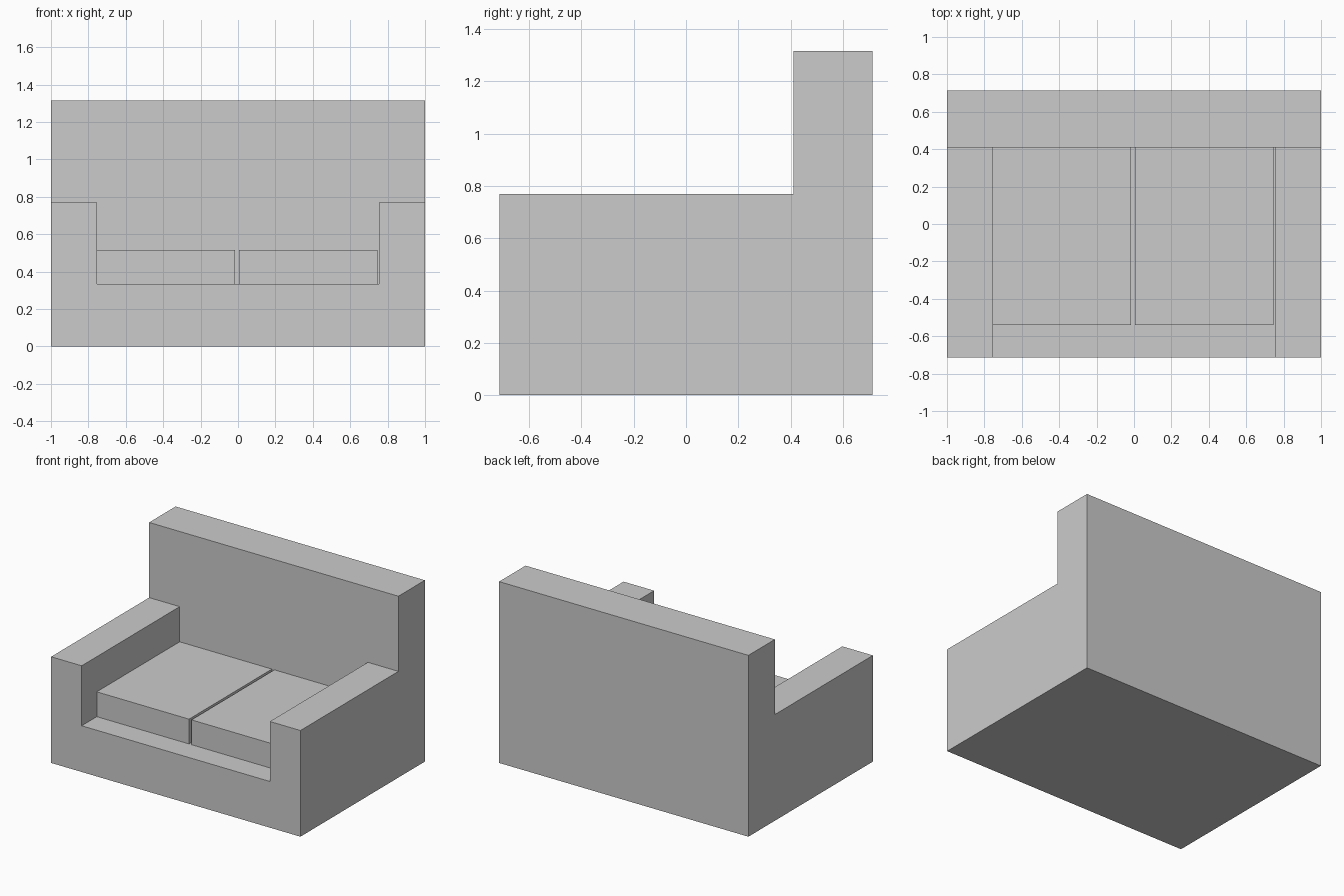
import bpy
import bmesh

default = bpy.data.objects.get("Cube")
if default:
    bpy.data.objects.remove(default, do_unlink=True)

# Upholstery colour
fabric = bpy.data.materials.new("grey_fabric")
fabric.use_nodes = True
GREY = (0.6, 0.6, 0.6, 1)
fabric.diffuse_color = GREY
fabric.node_tree.nodes["Principled BSDF"].inputs["Base Color"].default_value = GREY

# Main dimensions
ARM_X, FRONT, BACK, BACK_FACE = 0.755, -0.713, 0.713, 0.41
SEAT_Z, ARM_Z, TOP_Z = 0.335, 0.77, 1.315


def finish(bm, name):
    bmesh.ops.recalc_face_normals(bm, faces=bm.faces)
    mesh = bpy.data.meshes.new(name)
    bm.to_mesh(mesh)
    bm.free()
    mesh.materials.append(fabric)
    obj = bpy.data.objects.new(name, mesh)
    bpy.context.collection.objects.link(obj)
    return obj


def raise_faces(bm, faces, height):
    """Extrude a patch of faces straight up to a height; return the new tops."""
    geom = bmesh.ops.extrude_face_region(bm, geom=faces)["geom"]
    bmesh.ops.delete(bm, geom=faces, context="FACES_ONLY")
    for v in geom:
        if isinstance(v, bmesh.types.BMVert):
            v.co.z = height
    return [f for f in geom if isinstance(f, bmesh.types.BMFace)]


def centre(face):
    return face.calc_center_median()


# Frame: floor plan grid raised in steps to seat, arms and backrest
bm = bmesh.new()
xs, ys = (-1, -ARM_X, ARM_X, 1), (FRONT, BACK_FACE, BACK)
grid = [[bm.verts.new((x, y, 0)) for x in xs] for y in ys]
plan = []
for low, high in zip(grid, grid[1:]):
    for i in range(len(xs) - 1):
        plan.append(bm.faces.new((low[i], low[i + 1], high[i + 1], high[i])))
seat = raise_faces(bm, plan, SEAT_Z)
surround = [f for f in seat if abs(centre(f).x) > ARM_X or centre(f).y > BACK_FACE]
arms = raise_faces(bm, surround, ARM_Z)
raise_faces(bm, [f for f in arms if centre(f).y > BACK_FACE], TOP_Z)

# Underside
bm.faces.new([bm.verts.new((x, y, 0)) for x, y in
              ((-1, FRONT), (-1, BACK), (1, BACK), (1, FRONT))])
bmesh.ops.remove_doubles(bm, verts=bm.verts, dist=0.0001)
finish(bm, "sofa_frame")


# Two seat cushions with a narrow gap between them
def cushion(name, x0, x1, y0=-0.54, y1=BACK_FACE, z0=SEAT_Z, z1=0.515):
    bm = bmesh.new()
    bmesh.ops.create_cube(bm, size=1)
    bmesh.ops.scale(bm, vec=(x1 - x0, y1 - y0, z1 - z0), verts=bm.verts)
    bmesh.ops.translate(bm, vec=((x0 + x1) / 2, (y0 + y1) / 2, (z0 + z1) / 2), verts=bm.verts)
    finish(bm, name)


cushion("right_seat_cushion", -ARM_X, -0.015)
cushion("left_seat_cushion", 0.005, 0.745)
